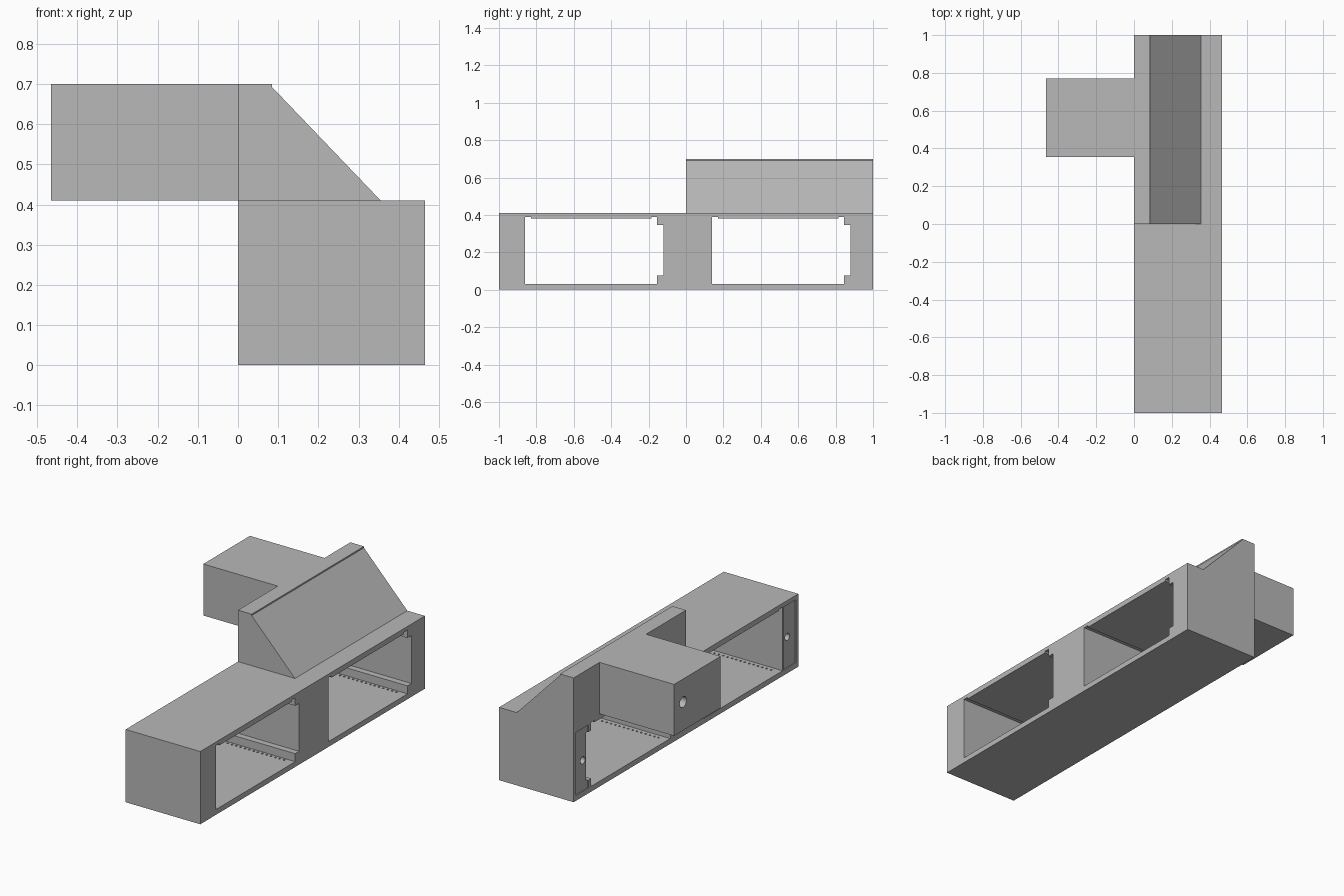
import bpy
import bmesh
from mathutils import Matrix, Vector

cube = bpy.data.objects.get("Cube")
if cube:
    bpy.data.objects.remove(cube, do_unlink=True)

grey = bpy.data.materials.new("plain_grey")
grey.use_nodes = True
colour = (0.48, 0.48, 0.48, 1)
grey.diffuse_color = colour
grey.node_tree.nodes["Principled BSDF"].inputs["Base Color"].default_value = colour


def finish(name, bm):
    bmesh.ops.recalc_face_normals(bm, faces=bm.faces)
    mesh = bpy.data.meshes.new(name)
    bm.to_mesh(mesh)
    bm.free()
    mesh.materials.append(grey)
    obj = bpy.data.objects.new(name, mesh)
    bpy.context.collection.objects.link(obj)
    return obj


def boxes(name, spans):
    """One object made of boxes given as (low corner, high corner)."""
    bm = bmesh.new()
    for low, high in spans:
        low, high = Vector(low), Vector(high)
        matrix = Matrix.Translation((low + high) / 2) @ Matrix.Diagonal((*(high - low), 1))
        bmesh.ops.create_cube(bm, size=1, matrix=matrix)
    return finish(name, bm)


def prism(name, points, shift):
    """Extrude a flat outline along the shift vector."""
    bm = bmesh.new()
    face = bm.faces.new([bm.verts.new(p) for p in points])
    grown = bmesh.ops.extrude_face_region(bm, geom=[face], use_keep_orig=True)
    verts = [g for g in grown["geom"] if isinstance(g, bmesh.types.BMVert)]
    bmesh.ops.translate(bm, verts=verts, vec=shift)
    return finish(name, bm)


def drill(name, centre, radius, depth):
    """Round cutter running along x."""
    bm = bmesh.new()
    bmesh.ops.create_cone(bm, cap_ends=True, segments=24, radius1=radius, radius2=radius,
                          depth=depth * 2,
                          matrix=Matrix.Translation(centre) @ Matrix.Rotation(1.5707963, 4, "Y"))
    return finish(name, bm)


def cut(target, cutter):
    cutter.hide_render = True
    mod = target.modifiers.new("cut", "BOOLEAN")
    mod.operation = "DIFFERENCE"
    mod.solver = "EXACT"
    mod.object = cutter
    bpy.ops.object.select_all(action="DESELECT")
    bpy.context.view_layer.objects.active = target
    target.select_set(True)
    bpy.ops.object.modifier_apply(modifier=mod.name)
    bpy.data.objects.remove(cutter, do_unlink=True)


# Long housing
WIDTH, HEIGHT = 0.465, 0.41
housing = boxes("housing", [((0, -1, 0), (WIDTH, 1, HEIGHT))])

# Shallow recesses on the rear rim, one at each end
for side in (-1, 1):
    y0, y1 = sorted((side * 0.98, side * 0.87))
    cut(housing, boxes("rim_recess", [((-0.1, y0, 0.03), (0.006, y1, 0.385))]))

# Two open bays with stepped corners, running straight through
bay = [(0, 0.03), (0.705, 0.03), (0.705, 0.075), (0.74, 0.075), (0.74, 0.345),
       (0.705, 0.345), (0.705, 0.39), (0.675, 0.39), (0.675, 0.38),
       (0.03, 0.38), (0.03, 0.39), (0, 0.39)]
for start in (-0.86, 0.14):
    outline = [(-0.1, start + y, z) for y, z in bay]
    cut(housing, prism("bay_cutter", outline, (0.7, 0, 0)))
    # Rows of tiny floor slots beside the bay walls
    slots = []
    for y in (start + 0.02, start + 0.685):
        for i in range(14):
            x = 0.05 + i * 0.027
            slots.append(((x, y, 0.022), (x + 0.01, y + 0.01, 0.05)))
    cut(housing, boxes("slot_cutter", slots))

# Screw holes in the rear of the end frames
for side in (-1, 1):
    cut(housing, drill("screw_cutter", (0, side * 0.91, 0.2), 0.02, 0.15))

# Sloped hood with a small lip, on the back half
hood_profile = [(0, HEIGHT), (0, 0.7), (0.085, 0.7), (0.085, 0.692), (0.355, HEIGHT)]
hood = prism("sloped_hood", [(x, 0, z) for x, z in hood_profile], (0, 1, 0))

# Side arm with a cable hole in its end
arm = boxes("side_arm", [((-WIDTH, 0.355, HEIGHT), (0, 0.77, 0.7))])
cut(arm, drill("cable_cutter", (-WIDTH, 0.69, 0.57), 0.03, 0.12))

# Round holes smooth, all other edges sharp
bpy.ops.object.select_all(action="DESELECT")
for part in (housing, hood, arm):
    part.select_set(True)
bpy.context.view_layer.objects.active = housing
bpy.ops.object.shade_smooth_by_angle(angle=0.5)
